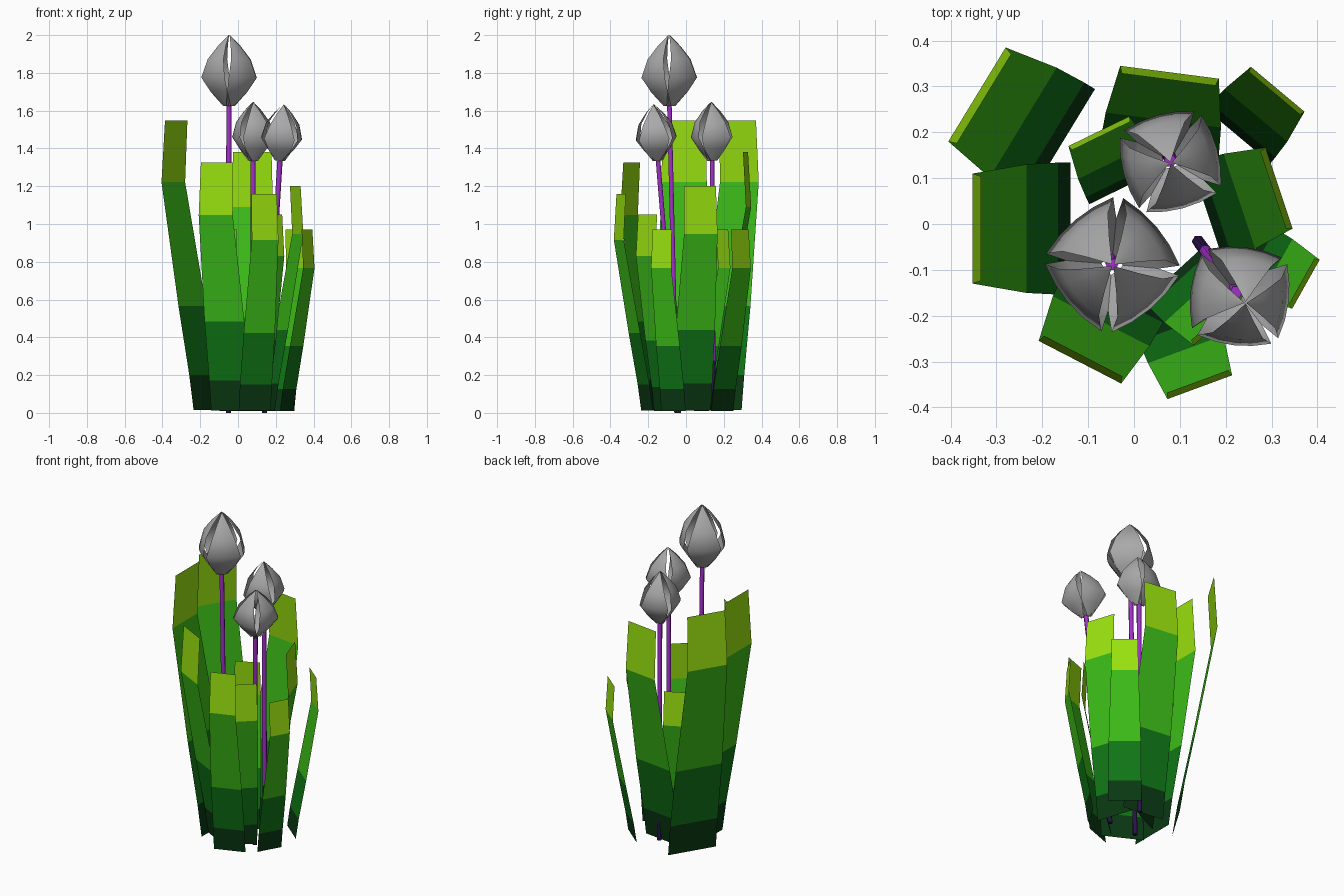
import bpy, bmesh, math
from mathutils import Vector, Matrix

if "Cube" in bpy.data.objects:
    bpy.data.objects.remove(bpy.data.objects["Cube"])


def mat(name, r, g, b):
    m = bpy.data.materials.new(name)
    m.diffuse_color = (r, g, b, 1)
    m.use_nodes = True
    m.node_tree.nodes["Principled BSDF"].inputs["Base Color"].default_value = m.diffuse_color
    return m


BASE = mat("deep_green", 0.003, 0.04, 0.006)
LOW = mat("dark_green", 0.005, 0.18, 0.008)
MID = mat("mid_green", 0.045, 0.50, 0.009)
TIP = mat("lime_tip", 0.32, 0.76, 0.005)
STEM = mat("purple_stem", 0.36, 0.03, 0.60)
STEM_LOW = mat("dark_purple", 0.025, 0.006, 0.07)
PETAL = mat("grey_petal", 0.40, 0.40, 0.40)


def finish(bm, name, mats):
    me = bpy.data.meshes.new(name)
    bm.to_mesh(me)
    bm.free()
    for m in mats:
        me.materials.append(m)
    ob = bpy.data.objects.new(name, me)
    bpy.context.collection.objects.link(ob)
    return ob


# Leaf profile: height fraction, inward offset, width factor
PROFILE = [(0.01, 0.214, 1.2), (0.13, 0.187, 1.2), (0.365, 0.118, 1.17),
           (0.79, 0.0, 1.0), (1.0, 0.018, 0.95)]


def leaf(i, p, q, h):
    """Banded blade; p-q is its outermost edge seen from above."""
    p, q = Vector((*p, 0)), Vector((*q, 0))
    mid, half = (p + q) / 2, (q - p) / 2
    out = Vector((half.y, -half.x, 0)).normalized()
    if out.dot(mid) < 0:
        out, half = -out, -half
    bm = bmesh.new()
    rows = []
    for f, off, w in PROFILE:
        c = mid - out * off * h / 1.55 + Vector((0, 0, f * h))
        rows.append((bm.verts.new(c - half * w), bm.verts.new(c + half * w)))
    for k in range(len(rows) - 1):
        (a, b), (c, d) = rows[k], rows[k + 1]
        bm.faces.new((a, b, d, c)).material_index = k
    finish(bm, f"leaf_{i}", [BASE, LOW, MID, TIP])


LEAVES = [
    ((-0.405, 0.18), (-0.28, 0.385), 1.547),
    ((-0.352, -0.13), (-0.352, 0.11), 1.547),
    ((-0.03, 0.345), (0.185, 0.317), 1.38),
    ((0.255, 0.343), (0.372, 0.245), 0.97),
    ((0.287, 0.167), (0.346, -0.01), 1.20),
    ((0.405, -0.078), (0.345, -0.185), 0.97),
    ((0.13, -0.265), (0.245, -0.16), 1.05),
    ((0.073, -0.382), (0.214, -0.33), 1.16),
    ((-0.208, -0.255), (-0.028, -0.348), 1.325),
    ((-0.143, 0.17), (-0.01, 0.235), 0.97),
]
for i, (p, q, h) in enumerate(LEAVES, 1):
    leaf(i, p, q, h)


def stem(i, a, b, r=0.014, n=6):
    """Tube with a dark lower fifth."""
    bm = bmesh.new()
    rings = []
    for t in (0, 0.2, 1):
        c = a.lerp(b, t)
        rings.append([bm.verts.new(c + Vector((r * math.cos(k * math.tau / n),
                                               r * math.sin(k * math.tau / n), 0)))
                      for k in range(n)])
    for s in range(2):
        for k in range(n):
            j = (k + 1) % n
            f = bm.faces.new((rings[s][k], rings[s][j], rings[s + 1][j], rings[s + 1][k]))
            f.material_index = 1 - s
            f.smooth = True
    bm.faces.new(rings[0][::-1]).material_index = 1
    bm.faces.new(rings[2])
    finish(bm, f"stem_{i}", [STEM, STEM_LOW])


# Petal rows: height fraction, distance from axis, half width
ROWS = [(0, 0.018, 0.03), (0.2, 0.08, 0.07), (0.4, 0.127, 0.096),
        (0.66, 0.104, 0.065), (0.85, 0.055, 0.032), (1, 0.004, 0.001)]


def flower(i, base, tip, scale, turn):
    """Bud of four cupped petals that meet at the tip."""
    axis = tip - base
    place = Matrix.Translation(base) @ axis.to_track_quat('Z', 'Y').to_matrix().to_4x4()
    bm = bmesh.new()
    cols = (-1, -0.5, 0, 0.5, 1)
    for k in range(4):
        m = place @ Matrix.Rotation(math.radians(turn + 90 * k), 4, 'Z')
        grid = [[bm.verts.new(m @ Vector((scale * (r - 0.16 * w * u * u),
                                          scale * w * u, f * axis.length)))
                 for u in cols] for f, r, w in ROWS]
        for a, b in zip(grid, grid[1:]):
            for j in range(len(cols) - 1):
                bm.faces.new((a[j], a[j + 1], b[j + 1], b[j])).smooth = True
    finish(bm, f"flower_{i}", [PETAL])


# Stem foot, bud base, bud tip, bud scale, bud turn
FLOWERS = [
    ((-0.05, -0.05, 0), (-0.048, -0.088, 1.625), (-0.046, -0.09, 2.0), 1.0, -5),
    ((0.08, 0.145, 0.01), (0.079, 0.138, 1.335), (0.08, 0.133, 1.645), 0.83, 4),
    ((0.14, -0.038, 0), (0.222, -0.148, 1.335), (0.243, -0.172, 1.632), 0.85, 42),
]
for i, (foot, base, tip, s, turn) in enumerate(FLOWERS, 1):
    foot, base, tip = Vector(foot), Vector(base), Vector(tip)
    stem(i, foot, base.lerp(tip, 0.04))
    flower(i, base, tip, s, turn)
